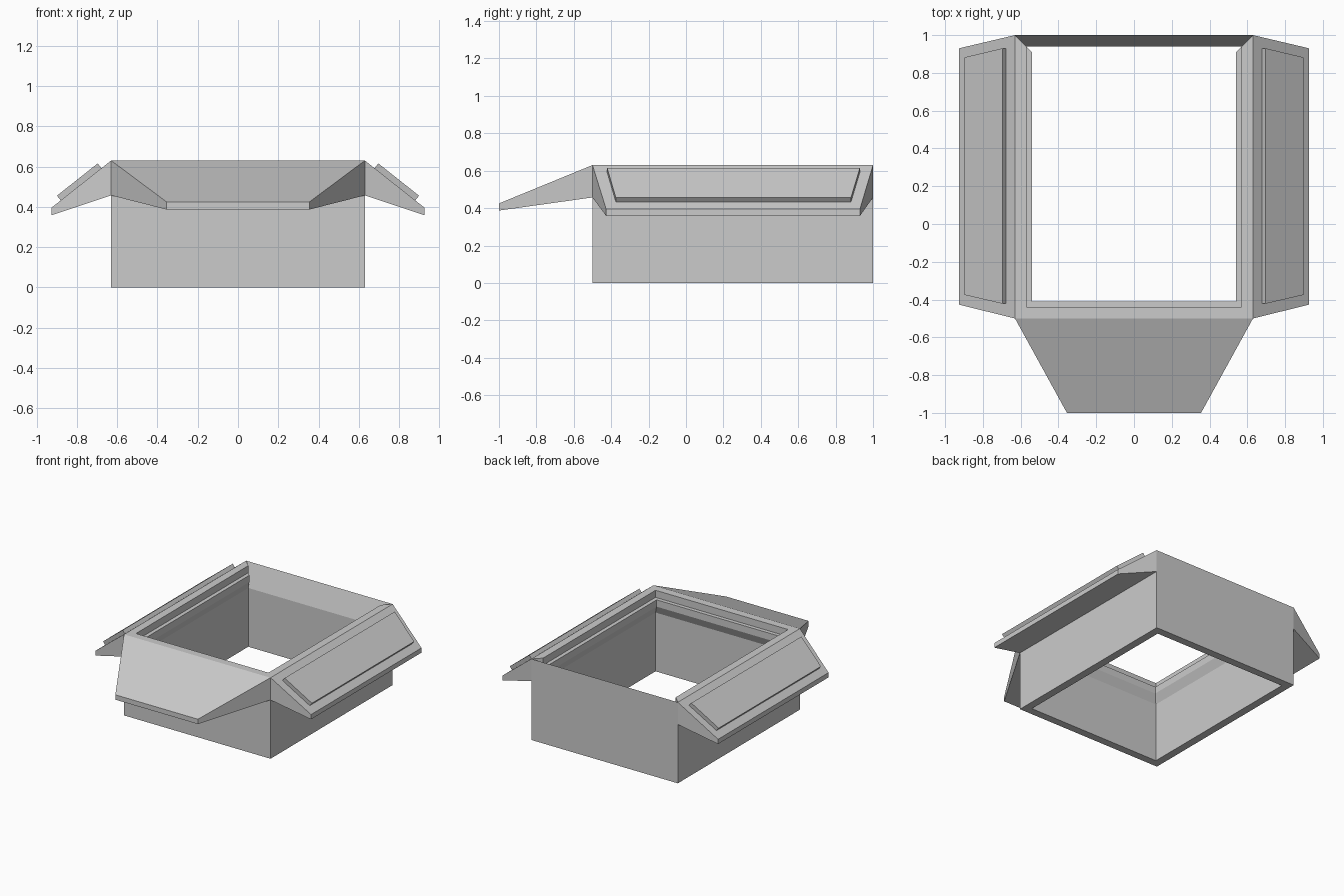
import bpy, bmesh
from mathutils import Vector

if "Cube" in bpy.data.objects:
    bpy.data.objects.remove(bpy.data.objects["Cube"])

X, Y0, Y1, TOP, LOW = 0.63, -0.5, 1.0, 0.63, 0.457


def make(name, faces):
    """Mesh object from a list of polygons given by coordinates."""
    bm = bmesh.new()
    for f in faces:
        bm.faces.new([bm.verts.new(p) for p in f])
    bmesh.ops.remove_doubles(bm, verts=bm.verts, dist=1e-4)
    bmesh.ops.recalc_face_normals(bm, faces=bm.faces)
    me = bpy.data.meshes.new(name)
    bm.to_mesh(me)
    bm.free()
    ob = bpy.data.objects.new(name, me)
    bpy.context.collection.objects.link(ob)
    return ob


def solid(name, a, b):
    """Closed prism between two matching loops."""
    n = len(a)
    sides = [[a[i], a[(i + 1) % n], b[(i + 1) % n], b[i]] for i in range(n)]
    return make(name, [a, b] + sides)


def mirror_x(ob):
    """Mirror a part across the centre plane."""
    ob.modifiers.new("mirror", 'MIRROR').use_axis = (True, False, False)


# wall cross-sections: (inward offset, height)
LIP = [(0, 0), (0, LOW), (0, TOP), (0.06, TOP), (0.06, 0.575), (0.09, 0.575),
       (0.09, 0.522), (0.06, LOW), (0.06, 0)]
BEVEL = [(0, 0), (0, LOW), (0, TOP), (0.06, LOW), (0.06, 0)]


def corner(i, o, z):
    """Mitred corner point, inset by o."""
    x = X - o if i in (1, 2) else -X + o
    y = Y0 + o if i in (0, 1) else Y1 - o
    return (x, y, z)


# open rectangular walls with an inner ledge on three sides, bevelled back
faces = []
for start, profile in ((0, LIP), (1, LIP), (3, LIP), (2, BEVEL)):
    end = (start + 1) % 4
    for p, q in zip(profile, profile[1:] + profile[:1]):
        faces.append([corner(start, *p), corner(start, *q),
                      corner(end, *q), corner(end, *p)])
# mitred ends of the ledge at the back corners
for i in (2, 3):
    faces.append([corner(i, *p) for p in LIP[2:8]])
make("box_walls", faces)

# front flap wedge
solid("front_flap",
      [(-X, Y0, LOW), (X, Y0, LOW), (X, Y0, TOP), (-X, Y0, TOP)],
      [(-0.355, -1, 0.387), (0.355, -1, 0.387), (0.355, -1, 0.425), (-0.355, -1, 0.425)])

# side flap wedges
mirror_x(solid("side_flaps",
               [(X, Y0, LOW), (X, Y1, LOW), (X, Y1, TOP), (X, Y0, TOP)],
               [(0.927, -0.427, 0.358), (0.927, 0.93, 0.358),
                (0.927, 0.93, 0.395), (0.927, -0.427, 0.395)]))

# raised panels lying on the side flaps
slope = (TOP - 0.395) / (0.927 - X)
lift = Vector((slope, 0, 1)).normalized() * 0.03
base = [Vector((x, y, TOP - slope * (x - X))) for x, y in
        ((0.678, -0.422), (0.88, -0.375), (0.88, 0.882), (0.678, 0.93))]
mirror_x(solid("side_panels", [tuple(p) for p in base], [tuple(p + lift) for p in base]))
